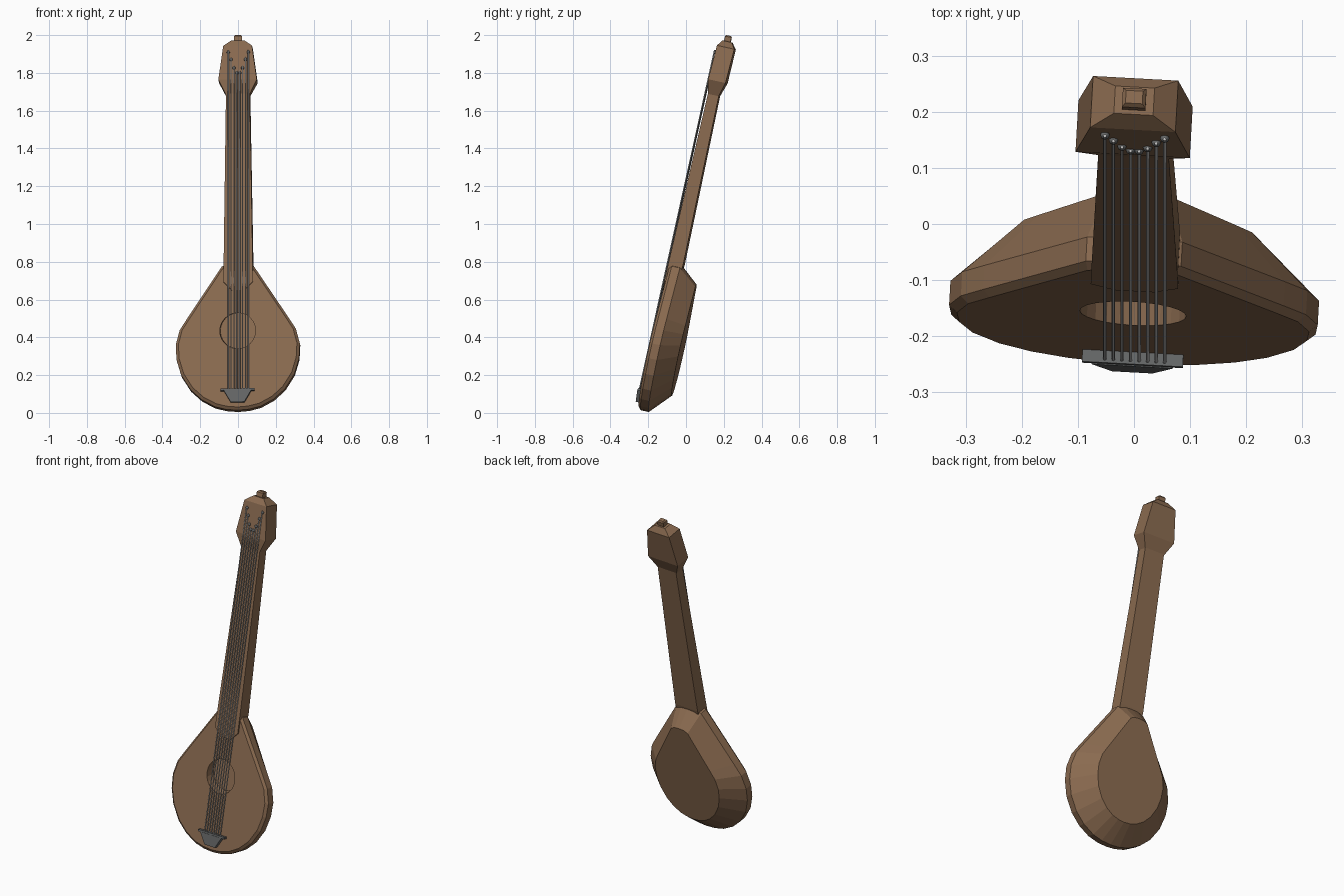
import bpy, bmesh, math
from mathutils import Matrix, Vector

if "Cube" in bpy.data.objects:
    bpy.data.objects.remove(bpy.data.objects["Cube"])

# Local frame: x across, y depth (front is negative), z along the length.
# The whole instrument is twisted slightly and leans backwards.
LEAN = (Matrix.Rotation(math.radians(-12.5), 4, 'X')
        @ Matrix.Translation((0.001, -0.2, 0))
        @ Matrix.Rotation(math.radians(-3.2), 4, 'Z')
        @ Matrix.Translation((0, 0.2, 0)))


def material(name, rgb):
    m = bpy.data.materials.new(name)
    m.diffuse_color = (*rgb, 1)
    m.use_nodes = True
    m.node_tree.nodes["Principled BSDF"].inputs["Base Color"].default_value = m.diffuse_color
    return m


WOOD = material("brown wood", (0.255, 0.146, 0.08))
IRON = material("dark metal", (0.13, 0.135, 0.135))
WIRE = material("light string metal", (0.5, 0.5, 0.5))


def finish(name, bm, mat, smooth=False):
    bmesh.ops.recalc_face_normals(bm, faces=bm.faces)
    for f in bm.faces:
        f.smooth = smooth and len(f.verts) < 5
    bm.transform(LEAN)
    me = bpy.data.meshes.new(name)
    bm.to_mesh(me)
    bm.free()
    me.materials.append(mat)
    ob = bpy.data.objects.new(name, me)
    bpy.context.collection.objects.link(ob)
    return ob


def add_loft(bm, rings):
    """Skin a stack of equal-sized point rings and cap both ends."""
    vs = [[bm.verts.new(p) for p in r] for r in rings]
    n = len(vs[0])
    for a, b in zip(vs, vs[1:]):
        for i in range(n):
            j = (i + 1) % n
            bm.faces.new((a[i], a[j], b[j], b[i]))
    bm.faces.new(vs[0])
    bm.faces.new(vs[-1])


def loft(name, rings, mat):
    bm = bmesh.new()
    add_loft(bm, rings)
    return finish(name, bm, mat)


def rect(z, hx, front, back, cx=0):
    return [(cx - hx, front, z), (cx + hx, front, z), (cx + hx, back, z), (cx - hx, back, z)]


def mirrored(half):
    """Close a right-hand outline with its mirror image (skips centre points)."""
    return half + [(-x, z) for x, z in reversed(half) if x > 0]


# Pear-shaped body
outline = mirrored([(0, -.038), (.06, -.033), (.12, -.018), (.19, .02), (.25, .075),
                    (.3, .155), (.325, .24), (.329, .32), (.308, .4), (.268, .463),
                    (.085, .742), (.045, .757), (0, .76)])
body = loft("body", [
    [(x * .955, -.25, .33 + (z - .33) * .96) for x, z in outline],
    [(x, -.237, z) for x, z in outline],
    [(x, -.193, z) for x, z in outline],
    [(x * .66, -.093, .072 + (z + .038) * .757) for x, z in outline]], WOOD)

# Sound hole, cut straight back (level) through the leaning front
hole = [(.095 * math.cos(a * math.tau / 24), .39 + .097 * math.sin(a * math.tau / 24))
        for a in range(24)]
cutter = loft("sound_hole_cutter", [[(x, y, z + (y + .25) * .222) for x, z in hole]
                                    for y in (-.3, -.195)], WOOD)
cutter.hide_render = True
cutter.hide_viewport = True
cut = body.modifiers.new("sound hole", 'BOOLEAN')
cut.operation = 'DIFFERENCE'
cut.solver = 'EXACT'
cut.object = cutter

# Tapered neck with a clipped lower end
loft("neck", [rect(.61, .035, -.258, -.2, .003), rect(.655, .078, -.259, -.19, .003),
              rect(.76, .077, -.258, -.18, .003), rect(1.68, .063, -.249, -.19, .001)], WOOD)

# Headstock and top knob
loft("headstock", [rect(1.67, .062, -.248, -.192), rect(1.75, .102, -.262, -.168),
                   rect(1.935, .076, -.257, -.163), rect(1.967, .035, -.236, -.186)], WOOD)
loft("top_knob", [rect(1.95, .017, -.225, -.197), rect(1.972, .021, -.229, -.194),
                  rect(1.992, .021, -.229, -.194), rect(1.999, .015, -.223, -.2)], WOOD)

# Bridge: bar over a tapered tailpiece
loft("bridge_bar", [rect(.062, .09, -.272, -.247), rect(.073, .09, -.272, -.247)], IRON)
loft("tailpiece", [rect(0, .036, -.271, -.245), rect(.064, .073, -.274, -.245)], IRON)

# Strings and their pegs, in a V pattern on the headstock
strings, pegs = bmesh.new(), bmesh.new()
for side in (-1, 1):
    for i, top in enumerate((1.785, 1.812, 1.858, 1.897)):
        x = .004 + side * (.0077 + i * .0152)
        add_loft(strings, [[(x + .003 * math.cos(k * math.tau / 8),
                             -.265 + .003 * math.sin(k * math.tau / 8), z)
                            for k in range(8)] for z in (.06, top + .011)])
        bmesh.ops.create_uvsphere(pegs, u_segments=8, v_segments=6, radius=.0085,
                                  matrix=Matrix.Translation(Vector((x, -.261, top))))
finish("strings", strings, WIRE, smooth=True)
finish("tuning_pegs", pegs, IRON, smooth=True)
